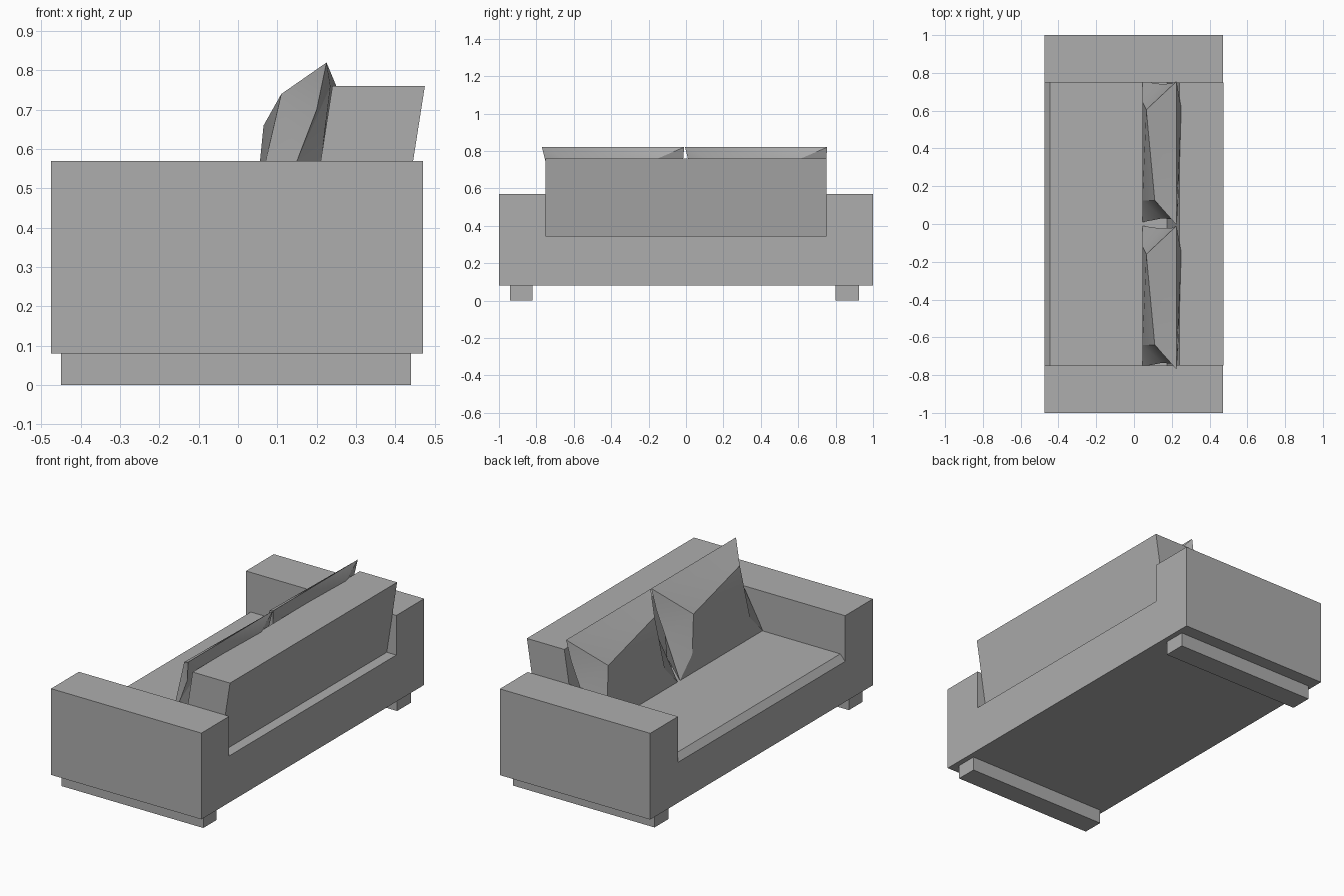
import bpy
import bmesh

if "Cube" in bpy.data.objects:
    bpy.data.objects.remove(bpy.data.objects["Cube"])

fabric = bpy.data.materials.new("grey_fabric")
fabric.use_nodes = True
GREY = (0.42, 0.42, 0.42, 1)
fabric.diffuse_color = GREY
fabric.node_tree.nodes["Principled BSDF"].inputs["Base Color"].default_value = GREY


def finish(name, bm):
    bmesh.ops.recalc_face_normals(bm, faces=bm.faces)
    mesh = bpy.data.meshes.new(name)
    bm.to_mesh(mesh)
    bm.free()
    mesh.materials.append(fabric)
    obj = bpy.data.objects.new(name, mesh)
    bpy.context.collection.objects.link(obj)
    return obj


def loft(name, sections):
    """Join matching closed outlines into a capped solid."""
    bm = bmesh.new()
    rings = [[bm.verts.new(p) for p in s] for s in sections]
    for a, b in zip(rings, rings[1:]):
        for i in range(len(a)):
            j = (i + 1) % len(a)
            bm.faces.new((a[i], a[j], b[j], b[i]))
    bm.faces.new(rings[0])
    bm.faces.new(rings[-1])
    bmesh.ops.dissolve_limit(bm, angle_limit=0.01, verts=bm.verts, edges=bm.edges)
    return finish(name, bm)


def prism(name, profile, y0, y1):
    return loft(name, [[(x, y, z) for x, z in profile] for y in (y0, y1)])


# Seat and arms in one U-shaped body, with a sloped front seat edge
def u_section(x, seat):
    half = [(1, 0.08), (1, 0.57), (0.75, 0.57), (0.75, seat)]
    outline = half + [(-y, z) for y, z in reversed(half)]
    return [(x, y, z) for y, z in outline]


loft("sofa_body", [u_section(-0.475, 0.31), u_section(-0.445, 0.345), u_section(0.47, 0.345)])

# Leaning backrest
prism("backrest", [(0.175, 0.345), (0.41, 0.345), (0.475, 0.76), (0.24, 0.76)], -0.75, 0.75)

# Runner feet
for name, y0, y1 in (("right_foot", -0.94, -0.82), ("left_foot", 0.80, 0.925)):
    prism(name, [(-0.45, 0), (0.44, 0), (0.44, 0.08), (-0.45, 0.08)], y0, y1)


# Pinched pillow: an eight-point seam with a puffed panel on each side
def pillow(name, shift):
    bm = bmesh.new()

    def add(points):
        return [bm.verts.new((x, y + shift, z)) for x, y, z in points]

    seam = add([(0.225, -0.01, 0.82), (0.225, -0.77, 0.82), (0.2, -0.74, 0.7),
                (0.15, -0.735, 0.57), (0.045, -0.755, 0.345), (0.045, -0.01, 0.345),
                (0.15, -0.025, 0.57), (0.2, -0.02, 0.7)])
    front = add([(0.065, -0.16, 0.66), (0.11, -0.64, 0.74),
                 (0.045, -0.64, 0.46), (0.045, -0.12, 0.45)])
    back = add([(0.25, -0.15, 0.76), (0.235, -0.65, 0.76),
                (0.19, -0.65, 0.4), (0.19, -0.1, 0.4)])
    t1, t2, s2, l2, b2, b1, l1, s1 = seam
    for p1, p2, q2, q1 in (front, back):
        for face in ((p1, p2, q2, q1), (t1, t2, p2, p1), (t2, s2, p2),
                     (s2, l2, q2, p2), (l2, b2, q2), (b2, b1, q1, q2),
                     (b1, l1, q1), (l1, s1, p1, q1), (s1, t1, p1)):
            bm.faces.new(face)
    bmesh.ops.triangulate(bm, faces=bm.faces)
    obj = finish(name, bm)
    bpy.ops.object.select_all(action="DESELECT")
    bpy.context.view_layer.objects.active = obj
    obj.select_set(True)
    bpy.ops.object.shade_smooth_by_angle(angle=0.5)


pillow("right_pillow", 0)
pillow("left_pillow", 0.765)
